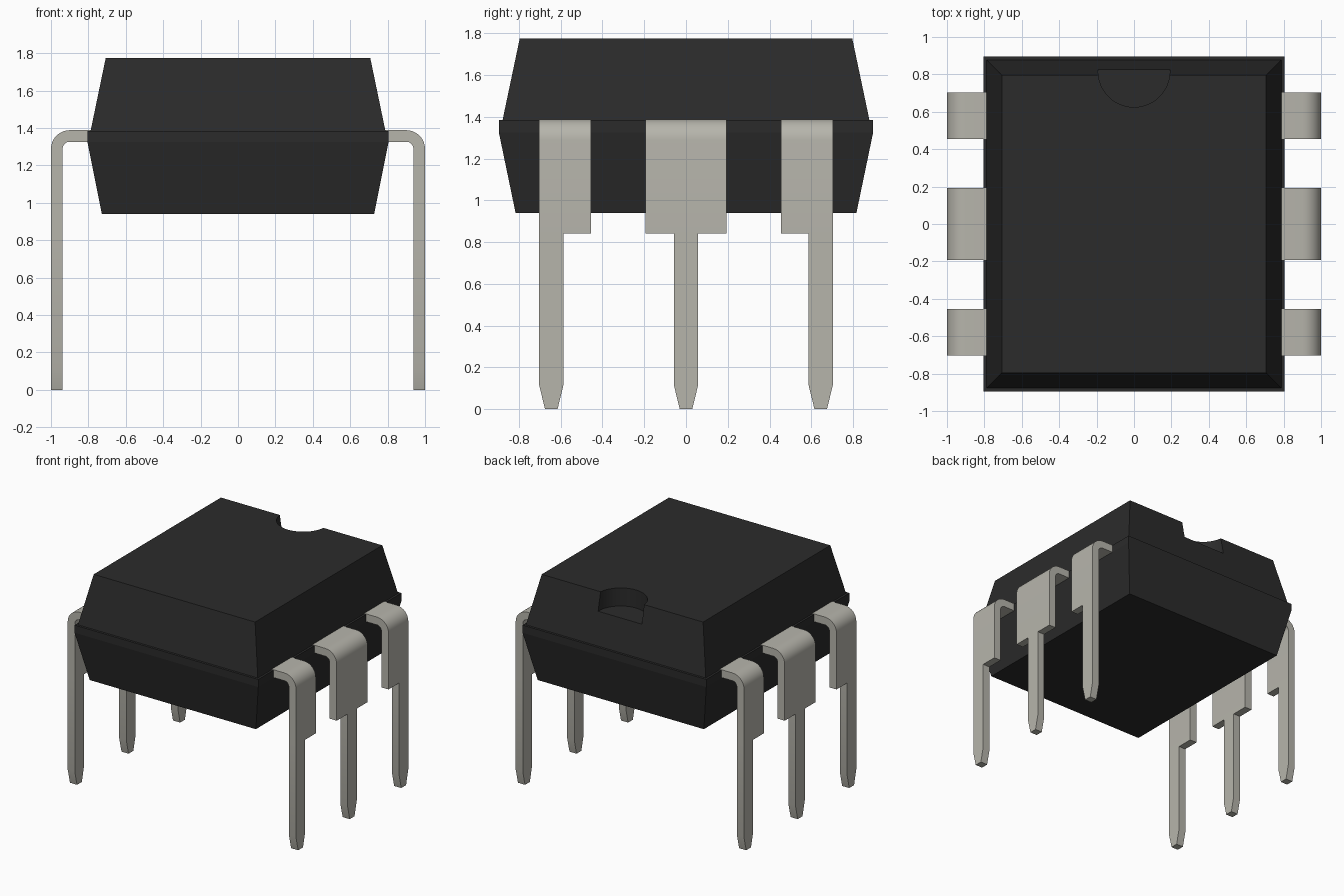
import bpy, bmesh
from math import pi
from mathutils import Vector

if "Cube" in bpy.data.objects:
    bpy.data.objects.remove(bpy.data.objects["Cube"])


def material(name, rgb):
    m = bpy.data.materials.new(name)
    m.diffuse_color = (*rgb, 1)
    m.use_nodes = True
    m.node_tree.nodes["Principled BSDF"].inputs["Base Color"].default_value = m.diffuse_color
    return m


def finish(bm, name, mat):
    bmesh.ops.recalc_face_normals(bm, faces=bm.faces)
    me = bpy.data.meshes.new(name)
    bm.to_mesh(me)
    bm.free()
    ob = bpy.data.objects.new(name, me)
    bpy.context.collection.objects.link(ob)
    me.materials.append(mat)
    return ob


plastic = material("black_plastic", (0.024, 0.024, 0.024))
metal = material("tinned_metal", (0.47, 0.46, 0.41))

# Moulded body: stacked rectangular sections (half x, half y, z)
sections = [(0.728, 0.816, 0.94), (0.805, 0.896, 1.325), (0.805, 0.896, 1.385),
            (0.788, 0.878, 1.385), (0.707, 0.796, 1.775)]
bm = bmesh.new()
rings = [[bm.verts.new((sx * x, sy * y, z)) for sx, sy in ((-1, -1), (1, -1), (1, 1), (-1, 1))]
         for x, y, z in sections]
for a, b in zip(rings, rings[1:]):
    for i in range(4):
        j = (i + 1) % 4
        bm.faces.new((a[i], a[j], b[j], b[i]))
bm.faces.new(rings[0])
bm.faces.new(rings[-1])
body = finish(bm, "body", plastic)

# Orientation notch cut into the back top edge
bm = bmesh.new()
bmesh.ops.create_cone(bm, cap_ends=True, segments=48, radius1=0.192, radius2=0.192, depth=0.4)
bmesh.ops.translate(bm, verts=bm.verts, vec=(0, 0.817, 1.632 + 0.2))
cutter = finish(bm, "notch_cutter", plastic)
cutter.hide_render = True
cutter.hide_set(True)
cut = body.modifiers.new("notch", 'BOOLEAN')
cut.operation = 'DIFFERENCE'
cut.solver = 'EXACT'
cut.object = cutter


def pin(name, y0, y1, yc, mirror_y):
    """Bent sheet-metal pin: shoulder spans y0..y1, narrow leg centred on yc."""
    leg, tip, shoulder, bend_z = 0.058, 0.03, 0.842, 1.288
    outline = [(yc - tip, 0), (yc + tip, 0), (yc + leg, 0.115), (yc + leg, shoulder)]
    if y1 > yc + leg + 0.01:
        outline.append((y1, shoulder))
    outline += [(max(y1, yc + leg), bend_z), (y0, bend_z), (y0, shoulder),
                (yc - leg, shoulder), (yc - leg, 0.115)]
    bm = bmesh.new()
    # Vertical blade
    face = bm.faces.new([bm.verts.new((0.938, y, z)) for y, z in outline])
    ext = bmesh.ops.extrude_face_region(bm, geom=[face], use_keep_orig=True)["geom"]
    bmesh.ops.translate(bm, verts=[v for v in ext if isinstance(v, bmesh.types.BMVert)],
                        vec=(0.062, 0, 0))
    # Open the top, sweep the bend, run the strip into the body
    top = next(f for f in bm.faces if all(v.co.z > bend_z - 1e-4 for v in f.verts))
    edges = list(top.edges)
    bmesh.ops.delete(bm, geom=[top], context='FACES_ONLY')
    last = bmesh.ops.spin(bm, geom=edges, cent=Vector((0.9, 0, bend_z)), axis=Vector((0, 1, 0)),
                          angle=-pi / 2, steps=8, use_duplicate=False)["geom_last"]
    edges = [e for e in last if isinstance(e, bmesh.types.BMEdge)]
    ext = bmesh.ops.extrude_edge_only(bm, edges=edges)["geom"]
    bmesh.ops.translate(bm, verts=[v for v in ext if isinstance(v, bmesh.types.BMVert)],
                        vec=(-0.14, 0, 0))
    bmesh.ops.edgeloop_fill(bm, edges=[e for e in ext if isinstance(e, bmesh.types.BMEdge)])
    ob = finish(bm, name, metal)
    bpy.ops.object.select_all(action='DESELECT')
    ob.select_set(True)
    bpy.context.view_layer.objects.active = ob
    bpy.ops.object.shade_smooth_by_angle()
    # Matching pins on the other sides
    mirror = ob.modifiers.new("mirror", 'MIRROR')
    mirror.use_axis = (True, mirror_y, False)
    return ob


# Centre pins have two shoulders, corner pins one facing inwards
pin("centre_pins", -0.193, 0.193, 0, False)
pin("corner_pins", 0.455, 0.703, 0.645, True)
